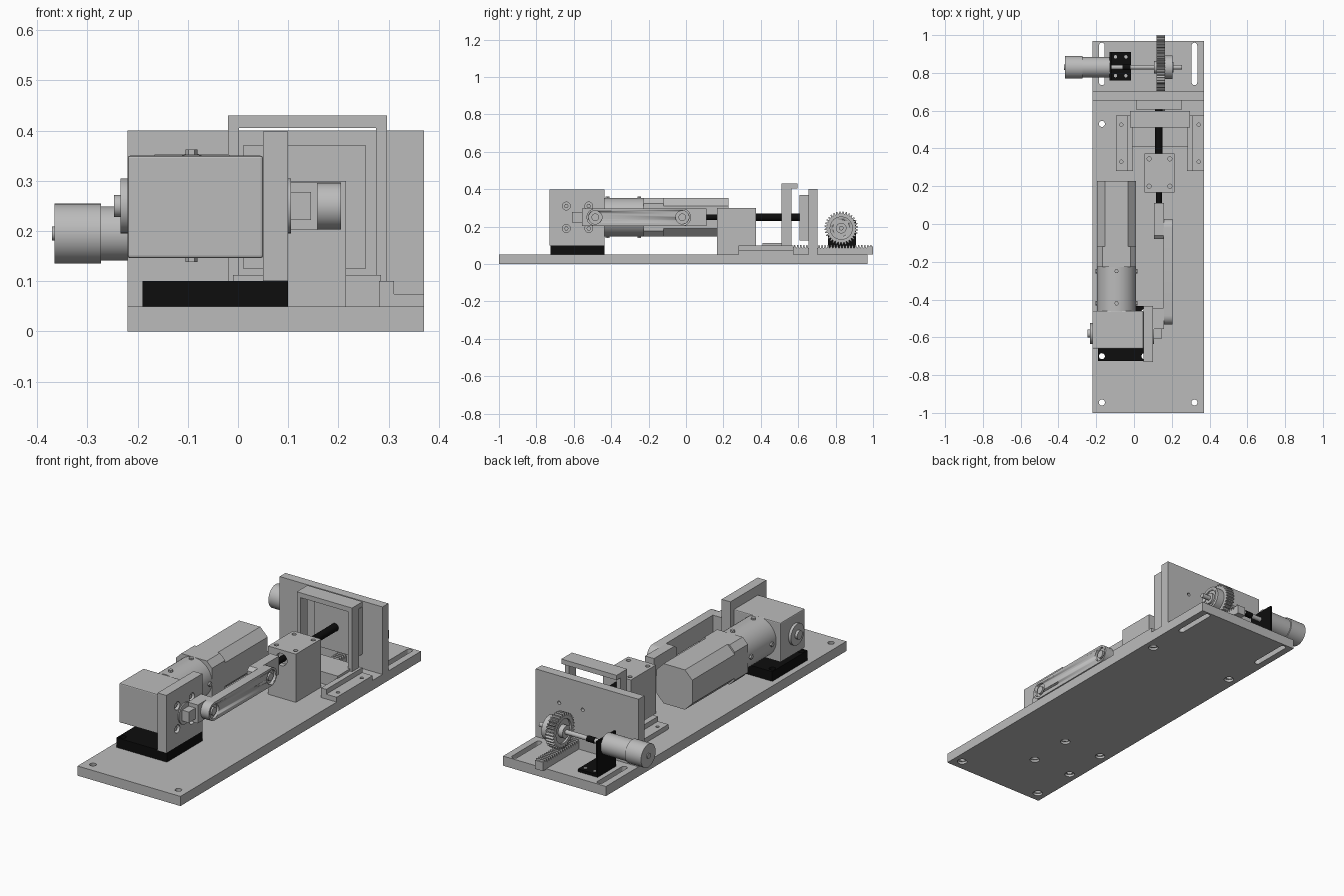
import bpy, bmesh, math
from mathutils import Vector

if "Cube" in bpy.data.objects:
    bpy.data.objects.remove(bpy.data.objects["Cube"], do_unlink=True)


def material(name, v):
    m = bpy.data.materials.new(name)
    m.use_nodes = True
    m.diffuse_color = (v, v, v, 1)
    m.node_tree.nodes["Principled BSDF"].inputs["Base Color"].default_value = (v, v, v, 1)
    return m


GREY = material("machined grey", 0.5)
BLACK = material("black", 0.004)


def finish(name, bm, mat, smooth=False):
    bmesh.ops.recalc_face_normals(bm, faces=bm.faces)
    me = bpy.data.meshes.new(name)
    bm.to_mesh(me)
    bm.free()
    me.materials.append(mat)
    ob = bpy.data.objects.new(name, me)
    bpy.context.collection.objects.link(ob)
    if smooth:
        activate(ob)
        bpy.ops.object.shade_smooth_by_angle(angle=math.radians(35))
    return ob


def activate(ob):
    bpy.ops.object.select_all(action='DESELECT')
    ob.select_set(True)
    bpy.context.view_layer.objects.active = ob


def prism(name, pts, axis, lo, hi, mat=GREY, smooth=False):
    """Extrude a 2D outline along an axis: x -> (y,z), y -> (x,z), z -> (x,y)."""
    put = {'x': lambda a, b: (lo, a, b), 'y': lambda a, b: (a, lo, b), 'z': lambda a, b: (a, b, lo)}[axis]
    bm = bmesh.new()
    f = bm.faces.new([bm.verts.new(put(a, b)) for a, b in pts])
    top = bmesh.ops.extrude_face_region(bm, geom=[f])["geom"]
    d = Vector([(hi - lo) * (axis == c) for c in 'xyz'])
    bmesh.ops.translate(bm, vec=d, verts=[v for v in top if isinstance(v, bmesh.types.BMVert)])
    return finish(name, bm, mat, smooth)


def box(name, x, y, z, mat=GREY):
    return prism(name, [(x[0], y[0]), (x[1], y[0]), (x[1], y[1]), (x[0], y[1])], 'z', z[0], z[1], mat)


def ring(a, b, r, n=32):
    return [(a + r * math.cos(2 * math.pi * i / n), b + r * math.sin(2 * math.pi * i / n)) for i in range(n)]


def cyl(name, axis, a, b, r, lo, hi, mat=GREY, n=32):
    return prism(name, ring(a, b, r, n), axis, lo, hi, mat, True)


def capsule(a0, a1, b, r, n=12):
    """Rounded bar outline running along the first coordinate."""
    arc = [math.pi * i / n - math.pi / 2 for i in range(n + 1)]
    return ([(a1 + r * math.cos(t), b + r * math.sin(t)) for t in arc]
            + [(a0 - r * math.cos(t), b - r * math.sin(t)) for t in arc])


def cut(ob, cutters):
    for c in cutters:
        m = ob.modifiers.new("cut", 'BOOLEAN')
        m.operation = 'DIFFERENCE'
        m.solver = 'EXACT'
        m.object = c
        activate(ob)
        bpy.ops.object.modifier_apply(modifier=m.name)
        bpy.data.objects.remove(c, do_unlink=True)


# Base plate with mounting holes, countersinks and two rear slots
base = box("base_plate", (-0.22, 0.37), (-1, 0.97), (0, 0.05))
mount = box("gearbox_mount", (-0.19, 0.1), (-0.725, -0.435), (0.05, 0.1), BLACK)
holes = [(x, y) for x in (-0.17, 0.32) for y in (-0.945, 0.53)]
mount_holes = [(x, y) for x in (-0.17, 0.055) for y in (-0.7, -0.465)]
for x, y in holes + mount_holes:
    cut(base, [cyl("hole", 'z', x, y, 0.016, -0.05, 0.08, n=20),
               cyl("countersink", 'z', x, y, 0.024, -0.05, 0.012, n=20)])
for x, y in mount_holes:
    cut(mount, [cyl("hole", 'z', x, y, 0.016, 0.02, 0.15, BLACK, 20)])
for x in (-0.17, 0.32):
    slot = [(x + b, a) for a, b in capsule(0.75, 0.945, 0, 0.015)]
    cut(base, [prism("slot", slot, 'z', -0.05, 0.1)])

# Rear wall and the push plate in front of it
wall = box("rear_wall", (-0.22, 0.37), (0.655, 0.703), (0.05, 0.4))
for x in (0.1, 0.235):
    cut(wall, [cyl("wall_hole", 'y', x, 0.26, 0.009, 0.6, 0.75, n=16)])
box("push_plate", (0.01, 0.255), (0.607, 0.655), (0.125, 0.37))

# Sliding gate frame and its foot
gate = [(-0.02, 0.1), (-0.02, 0.43), (0.297, 0.43), (0.297, 0.1),
        (0.275, 0.1), (0.275, 0.405), (0.002, 0.405), (0.002, 0.1)]
prism("gate_frame", gate, 'y', 0.51, 0.565)
box("gate_top_lip", (-0.02, 0.297), (0.56, 0.597), (0.405, 0.43))
box("gate_foot", (-0.01, 0.285), (0.41, 0.565), (0.05, 0.112))

# Stepped guide rails, mirrored about the slide centre
MID = 0.1375
for side, s in (("left", 1), ("right", -1)):
    prof = [(0.143, 0.05), (0.2325, 0.05), (0.2325, 0.075), (0.173, 0.075), (0.173, 0.1), (0.143, 0.1)]
    rail = prism(side + "_rail", [(MID + s * a, b) for a, b in prof], 'y', 0.28, 0.575)
    for y in (0.33, 0.525):
        cut(rail, [cyl("rail_hole", 'z', MID + s * 0.205, y, 0.009, 0.055, 0.12, n=16)])

# Toothed rack
P = 2 * math.pi * 0.083 / 32
teeth = [(0.565, 0.052), (1.0, 0.052), (1.0, 0.08)]
for i in range(26):
    y = 0.995 - i * P
    if y - P > 0.565:
        teeth += [(y, 0.085), (y - 0.25 * P, 0.102), (y - 0.55 * P, 0.102), (y - 0.8 * P, 0.085)]
prism("rack", teeth + [(0.565, 0.085)], 'x', 0.12, 0.165)
box("rack_end", (0.12, 0.165), (0.972, 1.0), (0.05, 0.095))

# Pinion gear, hubs and shaft
GY, GZ = 0.83, 0.192
gear = []
for i in range(32):
    for f, r in ((0, 0.077), (0.25, 0.09), (0.55, 0.09), (0.8, 0.077)):
        t = 2 * math.pi * (i + f) / 32
        gear.append((GY + r * math.cos(t), GZ + r * math.sin(t)))
pinion = prism("pinion", gear, 'x', 0.12, 0.165)
cut(pinion, [cyl("recess", 'x', GY, GZ, 0.062, 0.1, 0.13)])
cyl("pinion_small_hub", 'x', GY, GZ, 0.032, 0.105, 0.15)
hub = cyl("pinion_hub", 'x', GY, GZ, 0.062, 0.16, 0.205)
cut(hub, [cyl("recess", 'x', GY, GZ, 0.045, 0.198, 0.25)])
cyl("hub_boss", 'x', GY, GZ, 0.028, 0.19, 0.21)
cyl("drive_shaft", 'x', GY, GZ, 0.012, -0.13, 0.255)

# Small drive motor on an angle bracket
cyl("small_motor_can", 'x', GY, GZ + 0.003, 0.06, -0.365, -0.273)
cyl("small_motor_gearhead", 'x', GY, GZ + 0.003, 0.054, -0.275, -0.128)
cyl("small_motor_rear_boss", 'x', GY, GZ + 0.003, 0.014, -0.37, -0.36)
box("bracket_upright", (-0.13, -0.12), (0.76, 0.91), (0.05, 0.235), BLACK)
foot = box("bracket_foot", (-0.125, -0.017), (0.76, 0.91), (0.05, 0.064), BLACK)
cyl("shaft_coupler", 'x', GY, GZ, 0.015, -0.062, -0.018, BLACK)
for x in (-0.098, -0.043):
    for y in (0.785, 0.885):
        cyl("bracket_screw", 'z', x, y, 0.009, 0.06, 0.067, n=16)

# Right-angle gearbox with its side plate
GX, AZ, OY = -0.0925, 0.25, -0.58
gb = box("gearbox", (-0.22, 0.05), (-0.66, -0.46), (0.146, 0.35))
bev = gb.modifiers.new("edge", 'BEVEL')
bev.width, bev.segments = 0.005, 2
plate = box("side_plate", (0.05, 0.1), (-0.73, -0.435), (0.1, 0.398))
for y in (-0.06, 0.06):
    for z in (-0.06, 0.06):
        cut(plate, [cyl("plate_hole", 'x', OY + y, AZ + z, 0.021, 0.08, 0.15, n=24)])
        cyl("plate_screw", 'x', OY + y, AZ + z, 0.012, 0.045, 0.092, n=6)
cyl("output_flange", 'x', OY, AZ, 0.055, 0.06, 0.106)
cyl("side_cap", 'x', OY, AZ, 0.055, -0.234, -0.21)
cyl("side_cap_boss", 'x', OY, AZ, 0.022, -0.247, -0.22)

# Planetary stage with ring screws, then the main motor
cyl("planetary_stage", 'y', GX, AZ, 0.103, -0.462, -0.225, n=48)
for y in (-0.25, -0.42):
    for s in (-1, 1):
        cyl("stage_screw", 'z', GX, y, 0.012, AZ + s * 0.09, AZ + s * 0.112, n=6)
        cyl("stage_screw", 'x', y, AZ, 0.012, GX + s * 0.09, GX + s * 0.112, n=6)


def octagon(h, c):
    q = [(h, h - c), (h - c, h), (c - h, h), (-h, h - c)]
    return [(GX + a, AZ + b) for a, b in q + [(-a, -b) for a, b in q]]


prism("main_motor_flange", octagon(0.103, 0.03), 'y', -0.228, -0.12)
prism("main_motor", octagon(0.103, 0.042), 'y', -0.12, 0.228)

# Crank, connecting rod and slider clevis
box("crank_tab", (0.1, 0.145), (-0.61, -0.55), (0.222, 0.278))
box("crank", (0.1, 0.158), (-0.555, -0.445), (0.202, 0.297))
rod = prism("connecting_rod", capsule(-0.485, -0.02, AZ, 0.047), 'x', 0.157, 0.205, smooth=True)
for y in (-0.485, -0.02):
    cut(rod, [cyl("pin_recess", 'x', y, AZ, 0.036, 0.192, 0.25)])
    cyl("pivot_pin", 'x', y, AZ, 0.02, 0.12, 0.203)
prism("slider_clevis", [(-0.08, 0.22), (-0.06, 0.202), (0.11, 0.202), (0.11, 0.297),
                        (-0.06, 0.297), (-0.08, 0.28)], 'x', 0.107, 0.158)

# Guide block and push screw
block = box("guide_block", (0.055, 0.215), (0.167, 0.373), (0.05, 0.3))
cut(block, [cyl("bore", 'y', 0.132, AZ, 0.032, 0.1, 0.19)])
for x in (0.08, 0.19):
    for y in (0.2, 0.345):
        cut(block, [cyl("block_hole", 'z', x, y, 0.011, 0.27, 0.35, n=16)])
cyl("push_screw", 'y', 0.132, AZ, 0.015, 0.1, 0.38, BLACK, 24)
cyl("push_screw_tip", 'y', 0.132, AZ, 0.02, 0.36, 0.61, BLACK, 24)
